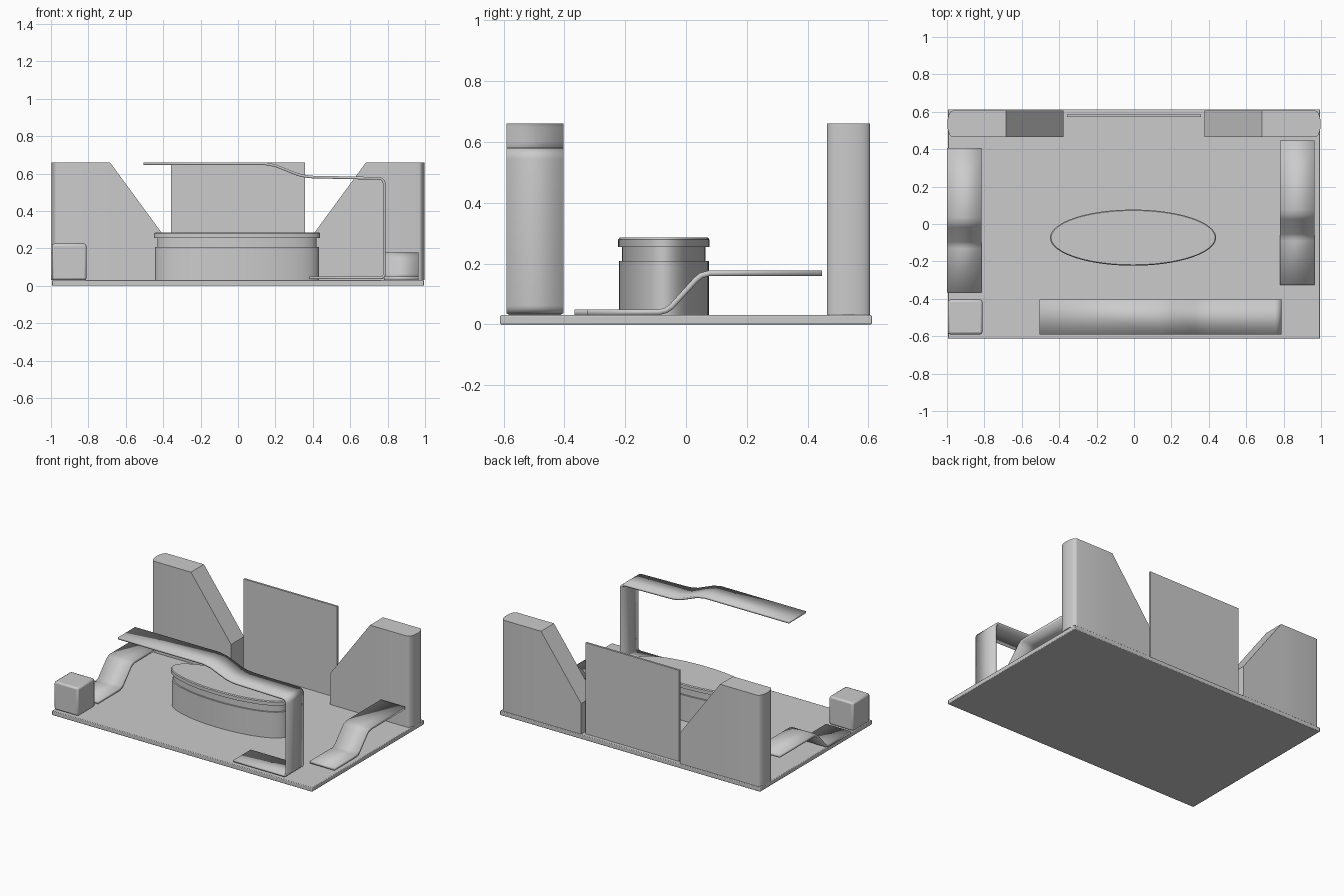
import bpy, bmesh
from math import sin, cos, pi, radians

if "Cube" in bpy.data.objects:
    bpy.data.objects.remove(bpy.data.objects["Cube"])


def finish(name, bm, smooth=True, bevel=0.0):
    bmesh.ops.recalc_face_normals(bm, faces=bm.faces)
    mesh = bpy.data.meshes.new(name)
    bm.to_mesh(mesh)
    bm.free()
    ob = bpy.data.objects.new(name, mesh)
    bpy.context.collection.objects.link(ob)
    if bevel:
        mod = ob.modifiers.new("bevel", 'BEVEL')
        mod.width, mod.segments = bevel, 2
        mod.limit_method, mod.angle_limit = 'ANGLE', radians(40)
    bpy.context.view_layer.objects.active = ob
    bpy.ops.object.select_all(action='DESELECT')
    ob.select_set(True)
    if smooth:
        bpy.ops.object.shade_smooth_by_angle(angle=radians(30))
    return ob


def box(name, lo, hi, bevel=0.0):
    bm = bmesh.new()
    bmesh.ops.create_cube(bm, size=1)
    for v in bm.verts:
        v.co = [(a + b) / 2 + c * (b - a) for a, b, c in zip(lo, hi, v.co)]
    return finish(name, bm, bevel > 0, bevel)


def loft(name, rings, bevel=0.0):
    """Closed solid through rings of equal point count."""
    bm = bmesh.new()
    rows = [[bm.verts.new(p) for p in r] for r in rings]
    for a, b in zip(rows, rows[1:]):
        for i in range(len(a)):
            j = (i + 1) % len(a)
            bm.faces.new((a[i], a[j], b[j], b[i]))
    bm.faces.new(rows[0])
    bm.faces.new(rows[-1])
    return finish(name, bm, True, bevel)


def strip(name, path, lo, hi, along_y=False, thick=0.018):
    """Bent sheet: path of (u, z), spanning lo..hi across."""
    bm = bmesh.new()
    rows = [[bm.verts.new((w, u, z) if along_y else (u, w, z)) for w in (lo, hi)]
            for u, z in path]
    for a, b in zip(rows, rows[1:]):
        bm.faces.new((a[0], a[1], b[1], b[0]))
    ob = finish(name, bm)
    mod = ob.modifiers.new("thickness", 'SOLIDIFY')
    mod.thickness, mod.offset, mod.use_even_offset = thick, 0, True
    return ob


def arc(cx, cz, r, a0, a1, n=6):
    return [(cx + r * cos(radians(a0 + (a1 - a0) * i / n)),
             cz + r * sin(radians(a0 + (a1 - a0) * i / n))) for i in range(n + 1)]


# floor, back panel and corner block
box("base_plate", (-0.995, -0.612, 0), (0.995, 0.612, 0.03), 0.004)
box("back_panel", (-0.357, 0.571, 0.03), (0.359, 0.585, 0.66))
box("corner_block", (-0.995, -0.59, 0.03), (-0.81, -0.405, 0.225), 0.012)

# sloped rear walls with rounded outer ends
stations = [(0.378, 0.071, 0.242), (0.685, 0.071, 0.66)]
for i in range(9):
    t = radians(86) * i / 8
    stations.append((0.968 + 0.03 * sin(t), 0.071 * cos(t), 0.66))
for side, label in ((-1, "left"), (1, "right")):
    loft(label + "_rear_wall",
         [[(side * x, 0.535 - h, 0.03), (side * x, 0.535 + h, 0.03),
           (side * x, 0.535 + h, z), (side * x, 0.535 - h, z)]
          for x, h, z in stations])

# oval pedestal: body, groove and rim
profile = [(0.438, 0.148, 0.03), (0.438, 0.148, 0.208), (0.426, 0.137, 0.208),
           (0.426, 0.137, 0.255), (0.444, 0.150, 0.255), (0.444, 0.150, 0.279),
           (0.438, 0.145, 0.285)]
loft("oval_pedestal",
     [[(-0.005 + rx * cos(2 * pi * i / 96), -0.073 + ry * sin(2 * pi * i / 96), z)
       for i in range(96)] for rx, ry, z in profile])

# tall bent arm at the front
arm = ([(0.38, 0.042)] + arc(0.762, 0.062, 0.02, -90, 0, 4)
       + arc(0.752, 0.544, 0.03, 0, 88)
       + [(0.40, 0.581), (0.36, 0.585), (0.32, 0.594), (0.20, 0.642),
          (0.14, 0.653), (-0.505, 0.653)])
strip("front_arm", arm, -0.59, -0.403, thick=0.014)

# stepped side ramps
for label, lo, hi, y in (("left", -1.0, -0.815, 0.0), ("right", 0.78, 0.965, 0.042)):
    step = [(-0.367, 0.04), (-0.13, 0.04), (-0.107, 0.046), (-0.09, 0.058),
            (-0.01, 0.146), (0.008, 0.161), (0.035, 0.168), (0.405, 0.168)]
    strip(label + "_side_ramp", [(u + y, z) for u, z in step], lo, hi, True)
